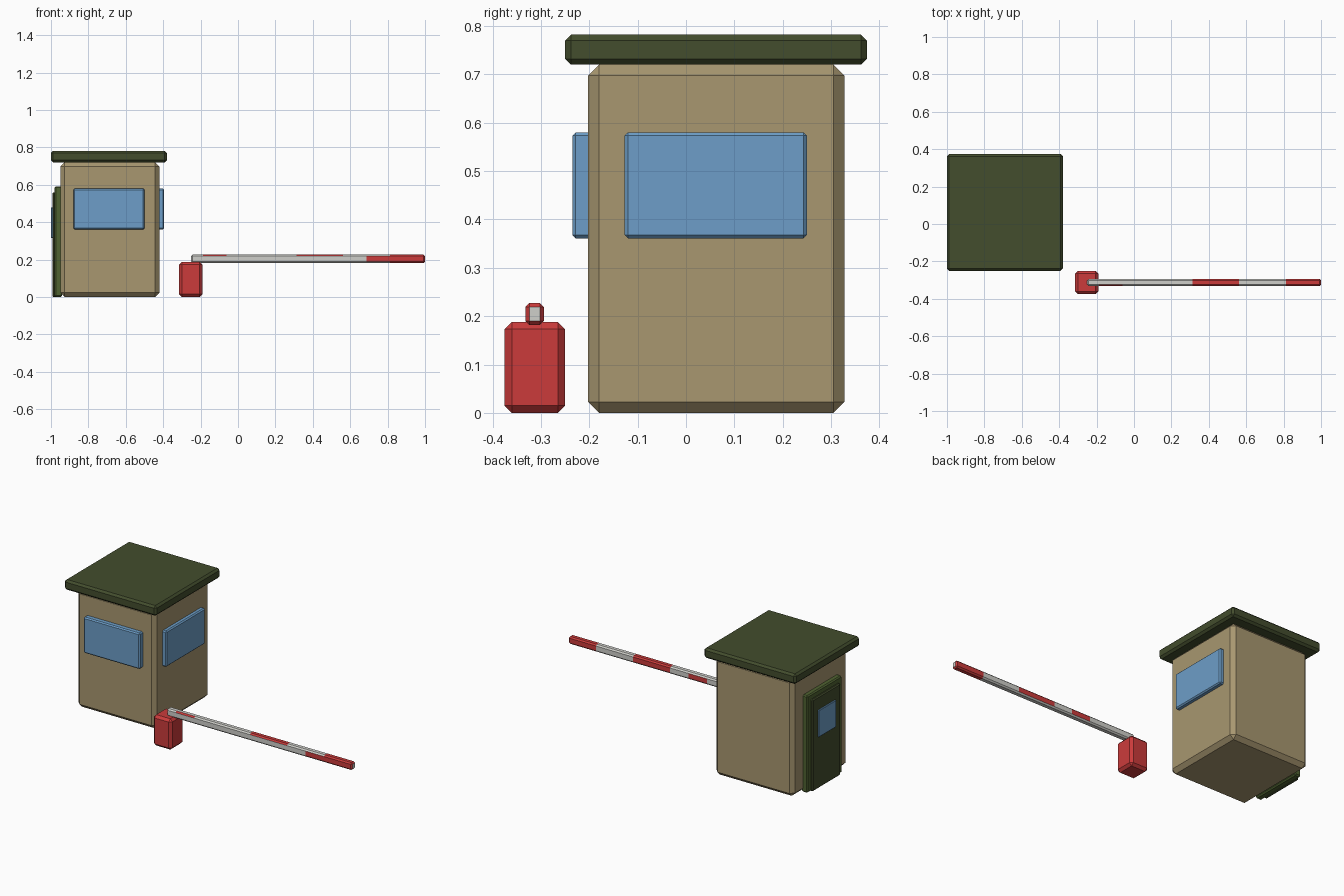
import bpy, bmesh
from mathutils import Vector

default = bpy.data.objects.get("Cube")
if default:
    bpy.data.objects.remove(default, do_unlink=True)


def make_material(name, r, g, b):
    """Flat material from 0-255 display values, stored linear."""
    col = [((c / 255 + 0.055) / 1.055) ** 2.4 for c in (r, g, b)] + [1.0]
    m = bpy.data.materials.new(name)
    m.use_nodes = True
    m.diffuse_color = col
    m.node_tree.nodes["Principled BSDF"].inputs["Base Color"].default_value = col
    return m


tan = make_material("tan wall", 168, 151, 112)
olive = make_material("dark olive", 67, 77, 45)
green = make_material("frame green", 79, 98, 49)
blue = make_material("window blue", 109, 158, 200)
red = make_material("barrier red", 203, 59, 59)
white = make_material("barrier white", 207, 207, 202)


def box(name, xs, ys, zs, bevel, mats, cuts=(), rule=None):
    """Chamfered box between limits, optionally sliced along x and coloured by rule."""
    lo, hi = Vector((xs[0], ys[0], zs[0])), Vector((xs[1], ys[1], zs[1]))
    centre, size = (lo + hi) / 2, hi - lo
    bm = bmesh.new()
    bmesh.ops.create_cube(bm, size=1)
    for v in bm.verts:
        v.co = Vector(a * b for a, b in zip(v.co, size)) + centre
    bmesh.ops.bevel(bm, geom=bm.edges[:], offset=bevel, segments=1,
                    affect='EDGES', clamp_overlap=True)
    for x in cuts:
        bmesh.ops.bisect_plane(bm, geom=bm.verts[:] + bm.edges[:] + bm.faces[:],
                               plane_co=(x, 0, 0), plane_no=(1, 0, 0))
    bm.normal_update()
    if rule:
        for f in bm.faces:
            f.material_index = int(rule(f.calc_center_median(), f.normal))
    me = bpy.data.meshes.new(name)
    bm.to_mesh(me)
    bm.free()
    for m in mats:
        me.materials.append(m)
    ob = bpy.data.objects.new(name, me)
    bpy.context.collection.objects.link(ob)
    return ob


# Guard booth
box("booth_walls", (-0.95, -0.42), (-0.203, 0.328), (0, 0.72), 0.023, [tan])
box("booth_roof", (-1.0, -0.38), (-0.25, 0.374), (0.72, 0.782), 0.012, [olive])
box("front_window", (-0.88, -0.5), (-0.235, -0.195), (0.361, 0.58), 0.007, [blue])
box("left_window", (-0.43, -0.395), (-0.127, 0.25), (0.361, 0.58), 0.007, [blue])

# Door on the booth's right side
box("door_frame", (-0.98, -0.94), (-0.104, 0.23), (0, 0.592), 0.007, [green])
box("door", (-0.993, -0.96), (-0.072, 0.197), (0, 0.56), 0.006, [olive])
box("door_window", (-1.0, -0.975), (-0.02, 0.147), (0.315, 0.48), 0.003, [blue])

# Barrier post
box("barrier_post", (-0.315, -0.19), (-0.375, -0.25), (0, 0.188), 0.015, [red])


# Barrier arm with painted bands that differ from side to side
def is_red(c, n):
    x = c.x
    if abs(n.x) > 0.9:
        return False
    if x > 0.8125:
        return True
    if n.y < -0.9:
        return x > 0.6875
    if n.y > 0.9 and 0.0625 < x < 0.1875:
        return True
    if n.y < -0.5 and n.z > 0.5 and -0.1875 < x < -0.0625:
        return True
    return 0.3125 < x < 0.5625 and (n.z > 0.5 or n.y > 0.9)


bands = [-0.1875 + 0.125 * i for i in range(9)]
box("barrier_arm", (-0.25, 1.0), (-0.332, -0.294), (0.182, 0.227), 0.008,
    [white, red], bands, is_red)
